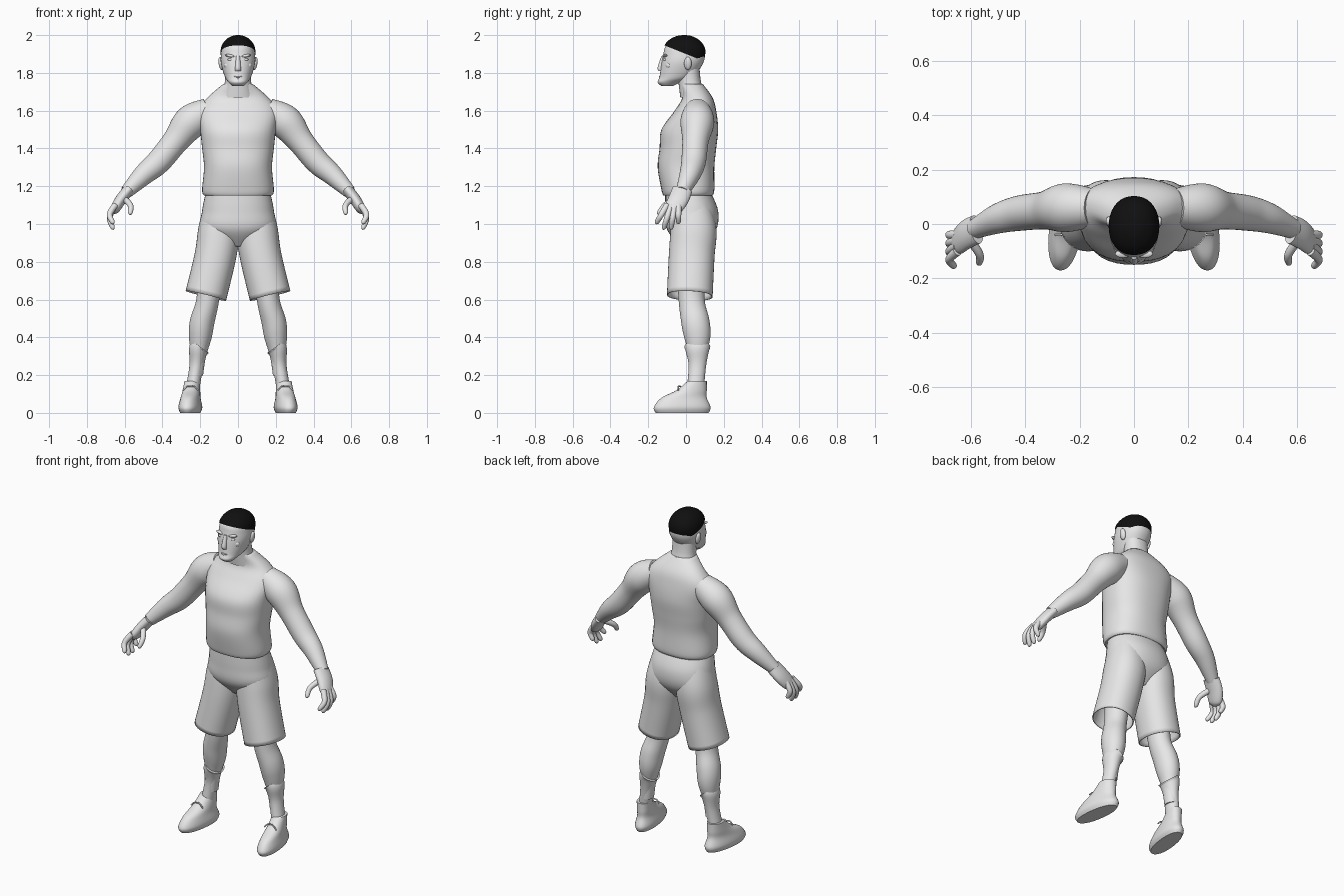
import bpy, bmesh
from math import cos, sin, pi, radians
from mathutils import Vector, Matrix

default_cube = bpy.data.objects.get("Cube")
if default_cube:
    bpy.data.objects.remove(default_cube, do_unlink=True)


def material(name, value):
    mat = bpy.data.materials.new(name)
    mat.use_nodes = True
    color = (value, value, value, 1)
    mat.diffuse_color = color
    mat.node_tree.nodes["Principled BSDF"].inputs["Base Color"].default_value = color
    return mat


GREY = material("plain grey", .8)
BLACK = material("hair black", .005)
SIDES = {"left_": 1, "right_": -1}


def finish(bm, name, mat=GREY):
    """Turn a bmesh into a smooth shaded object."""
    bmesh.ops.recalc_face_normals(bm, faces=bm.faces)
    mesh = bpy.data.meshes.new(name)
    bm.to_mesh(mesh)
    bm.free()
    mesh.materials.append(mat)
    mesh.shade_smooth()
    mesh.set_sharp_from_angle(angle=radians(50))
    obj = bpy.data.objects.new(name, mesh)
    bpy.context.scene.collection.objects.link(obj)
    return obj


def spline(points, steps=6):
    """Smooth a list of tuples with cubic Hermite segments."""
    points = [Vector(p) for p in points]
    last = len(points) - 1
    slopes = [(points[min(i + 1, last)] - points[max(i - 1, 0)]) / 2 for i in range(last + 1)]
    result = []
    for i in range(last):
        start, end = points[i], points[i + 1]
        for k in range(steps):
            t = k / steps
            blend = t * t * (3 - 2 * t)
            result.append(start.lerp(end, blend) + slopes[i] * t * (1 - t) ** 2
                          - slopes[i + 1] * t * t * (1 - t))
    return result + [points[last]]


def bridge(frames, power, open_end=False, count=36):
    """Skin a row of cross-sections, each given as centre and two half axes."""
    bm = bmesh.new()
    loops = []
    for centre, across, along in frames:
        loop = []
        for k in range(count):
            c, s = cos(2 * pi * k / count), sin(2 * pi * k / count)
            bulge = (abs(c) ** power + abs(s) ** power) ** (-1 / power)
            loop.append(bm.verts.new(centre + (across * c + along * s) * bulge))
        loops.append(loop)
    for low, high in zip(loops, loops[1:]):
        for k in range(count):
            n = (k + 1) % count
            bm.faces.new((low[k], low[n], high[n], high[k]))
    bm.faces.new(loops[0])
    if not open_end:
        bm.faces.new(loops[-1])
    return bm


def column(profile, power=2.2, x=0):
    """Stack level rings: height, y centre, half width, half depth."""
    return bridge([(Vector((x, y, z)), Vector((w, 0, 0)), Vector((0, d, 0)))
                   for z, y, w, d in (map(abs_or_same, range(4), ring) for ring in spline4(profile))], power)


def spline4(profile):
    """Smooth a profile of four columns."""
    return spline(profile)


def abs_or_same(index, value):
    """Keep the half sizes of a ring positive."""
    return max(value, .001) if index > 1 else value


def tube(path, width=1, power=2, open_end=False):
    """Sweep an oval along x, y, z, radius points; width stretches it front to back."""
    rings = spline(path)
    frames = []
    for i, ring in enumerate(rings):
        ahead, behind = rings[min(i + 1, len(rings) - 1)], rings[max(i - 1, 0)]
        tangent = (ahead - behind).to_3d().normalized()
        along = Vector((0, 1, 0))
        along = (along - tangent * along.dot(tangent)).normalized()
        frames.append((ring.to_3d(), along.cross(tangent) * ring[3], along * ring[3] * width))
    return bridge(frames, power, open_end)


def pair(name, build, *args, shear=0, **options):
    """Build a part for both sides; shear turns it outwards towards the front."""
    objects = []
    for side, sign in SIDES.items():
        bm = build(*args, **options)
        for v in bm.verts:
            v.co.x = sign * (v.co.x - shear * v.co.y)
        objects.append(finish(bm, side + name))
    return objects


def blob(centre, size, tilt=0):
    bm = bmesh.new()
    bmesh.ops.create_uvsphere(bm, u_segments=16, v_segments=10, radius=1)
    bm.transform(Matrix.Translation(centre) @ Matrix.Rotation(tilt, 4, "Y")
                 @ Matrix.Diagonal((*size, 1)))
    return bm


# Shirt with a rounded hem, and neck
finish(column([(1.15, .01, .18, .13), (1.18, .01, .19, .14), (1.3, 0, .18, .15), (1.4, .01, .19, .15),
               (1.5, .02, .2, .15), (1.6, .05, .21, .11), (1.67, .06, .16, .08),
               (1.74, .03, .08, .06)], power=2.4), "shirt")
finish(column([(1.67, .04, .09, .07), (1.75, .02, .07, .06), (1.85, .01, .07, .06)]), "neck")

# Head: jaw rings closed by a domed skull
jaw = [(1.73, -.1, .03, .03), (1.75, -.09, .05, .06), (1.78, -.05, .07, .09)]
skull = [(1.85, -.02, .09, .11)]
for angle in (0, .4, .8, 1.2, 1.5):
    skull.append((1.9 + .09 * sin(angle), -.01, .09 * cos(angle), .11 * cos(angle)))
finish(column(jaw + skull), "head")

# Cropped hair, trimmed along a line that drops towards the back
hair = column([(z + .01, y, w + .003, d + .003) for z, y, w, d in skull])
bmesh.ops.bisect_plane(hair, geom=hair.verts[:] + hair.edges[:] + hair.faces[:],
                       plane_co=(0, 0, 1.9), plane_no=(0, .4, 1), clear_inner=True)
finish(hair, "hair", BLACK)

# Face
finish(column([(1.89, -.12, .01, .01), (1.83, -.13, .015, .02), (1.81, -.13, .015, .015)]), "nose")
for name, height in (("upper_lip", 1.78), ("lower_lip", 1.77)):
    finish(blob((0, -.13, height), (.025, .014, .006)), name)
pair("brow", blob, (.04, -.11, 1.89), (.03, .015, .008), tilt=-.15)
pair("eye", blob, (.04, -.11, 1.87), (.015, .01, .008))
pair("cheek", blob, (.05, -.09, 1.84), (.025, .02, .02))
pair("ear", blob, (.09, .01, 1.85), (.013, .02, .035), tilt=.15)

# Arms and palms
pair("arm", tube, [(.15, .06, 1.6, .07), (.25, .06, 1.54, .09), (.33, .05, 1.44, .07),
                   (.42, .04, 1.33, .065), (.5, .02, 1.26, .055), (.59, -.02, 1.17, .035)])
pair("palm", tube, [(.58, -.02, 1.18, .03), (.62, -.04, 1.13, .03), (.65, -.07, 1.08, .025),
                    (.66, -.08, 1.06, .01)], width=1.8)


# Fingers curl from the knuckles and fan out; the thumb points forward
def finger(name, base, joint, tip):
    near_tip = Vector(joint).lerp(Vector(tip), .8)
    pair(name, tube, [(*base, .017), (*joint, .015), (*near_tip, .012), (*tip, .002)])


for i, (name, length) in enumerate((("index", .1), ("middle", .13), ("ring", .13), ("little", .1))):
    finger(name + "_finger", (.65, -.1 + .02 * i, 1.1), (.68, -.13 + .03 * i, 1.1 - length / 2),
           (.66, -.16 + .04 * i, 1.1 - length))
finger("thumb", (.61, -.05, 1.14), (.57, -.11, 1.1), (.57, -.15, 1.05))

# Shorts: seat and two open legs
finish(column([(1.17, .01, .17, .12), (1.07, .03, .19, .14), (.97, .03, .19, .13),
               (.88, .03, .05, .06)]), "shorts_seat")
for leg in pair("shorts_leg", tube, [(.09, .03, 1.1, .09), (.1, .04, .97, .11), (.12, .03, .83, .11),
                                     (.17, .02, .62, .11)], width=1.1, power=2.2, open_end=True):
    cloth = leg.modifiers.new("cloth", "SOLIDIFY")
    cloth.thickness = .006

# Legs with full calves, and socks
pair("leg", tube, [(.14, .03, .8, .07), (.16, .03, .6, .06), (.19, .05, .48, .065),
                   (.2, .06, .4, .06), (.21, .06, .3, .04), (.22, .06, .2, .035)], width=1.15)
pair("sock", tube, [(.2, .06, .35, .055), (.21, .06, .33, .05), (.22, .06, .25, .037),
                    (.24, .05, .13, .036)], width=1.25)

# Shoes, toes turned slightly out
pair("shoe", column, [(0, -.02, .05, .14), (.03, -.02, .06, .15), (.08, -.01, .05, .12),
                      (.12, .03, .045, .08), (.17, .06, .04, .05)], x=.25, shear=.12)

# Lace bows
for name, way in (("outer", .04), ("inner", -.04)):
    pair("lace_" + name, tube, [(.25, -.03, .14, .004), (.25 + way / 2, -.04, .14, .004),
                                (.25 + way, -.04, .12, .004)])
